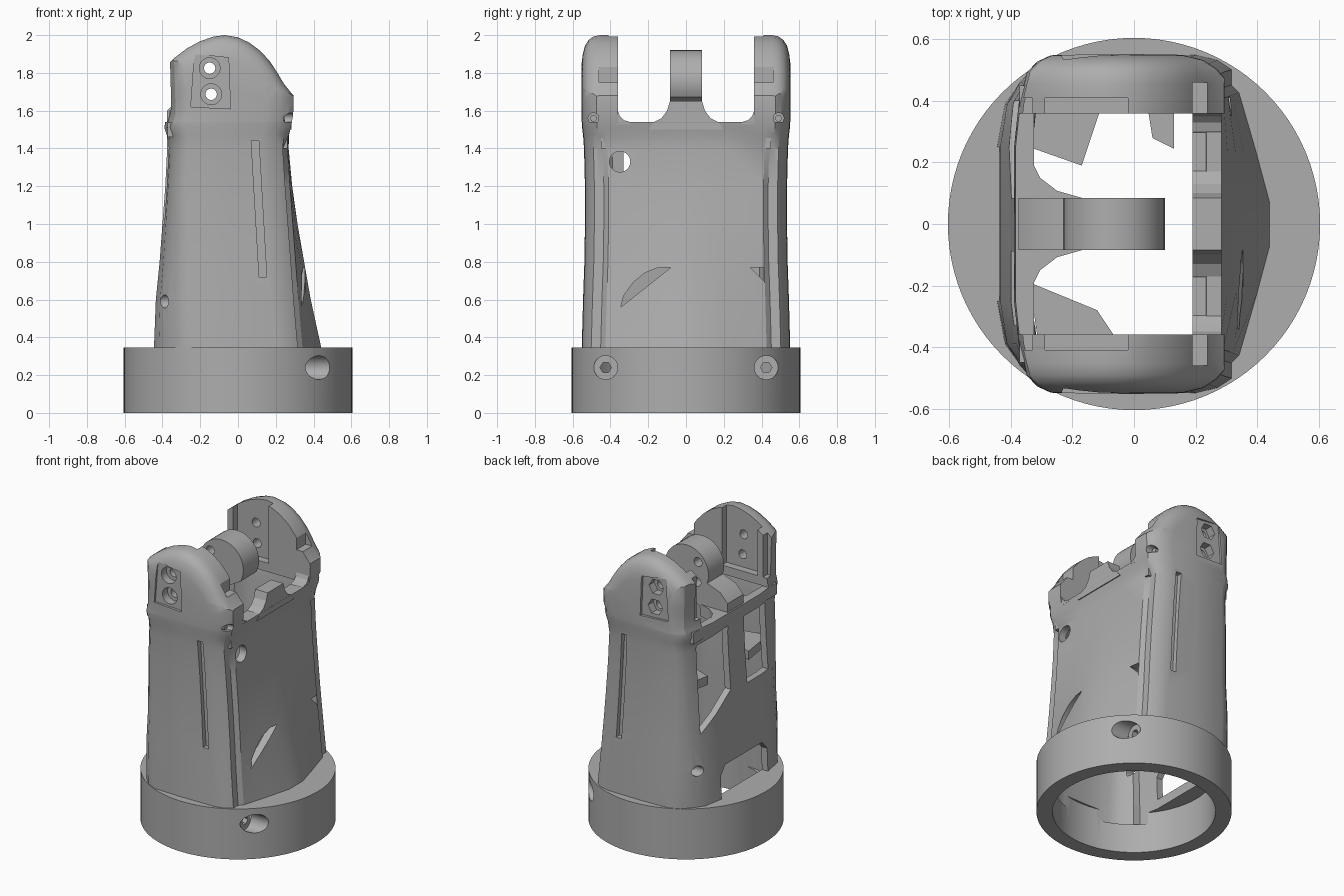
import bpy, bmesh, math

old = bpy.data.objects.get("Cube")
if old:
    bpy.data.objects.remove(old, do_unlink=True)

GREY = (0.42, 0.42, 0.42, 1)
mat = bpy.data.materials.new("plain grey")
mat.use_nodes = True
mat.diffuse_color = GREY
mat.node_tree.nodes["Principled BSDF"].inputs["Base Color"].default_value = GREY


def loft(name, rings, closed=False):
    """Skin a list of equal-length point rings; cap the ends or join them."""
    bm = bmesh.new()
    rows = [[bm.verts.new(p) for p in ring] for ring in rings]
    n = len(rows[0])
    pairs = list(zip(rows, rows[1:]))
    if closed:
        pairs.append((rows[-1], rows[0]))
    else:
        bm.faces.new(rows[0])
        bm.faces.new(rows[-1])
    for a, b in pairs:
        for i in range(n):
            j = (i + 1) % n
            bm.faces.new((a[i], a[j], b[j], b[i]))
    bmesh.ops.recalc_face_normals(bm, faces=bm.faces)
    me = bpy.data.meshes.new(name)
    bm.to_mesh(me)
    bm.free()
    me.materials.append(mat)
    ob = bpy.data.objects.new(name, me)
    bpy.context.collection.objects.link(ob)
    return ob


def place(axis, u, v, t):
    return {"x": (t, u, v), "y": (u, t, v), "z": (u, v, t)}[axis]


def prism(name, pts, axis, a, b):
    return loft(name, [[place(axis, u, v, t) for u, v in pts] for t in (a, b)])


def circle(u, v, r, n=32):
    return [(u + r * math.cos(math.tau * i / n), v + r * math.sin(math.tau * i / n))
            for i in range(n)]


def rect(u0, u1, v0, v1):
    return [(u0, v0), (u1, v0), (u1, v1), (u0, v1)]


def combine(ob, tool, operation):
    """Apply a boolean with a tool object, then discard the tool."""
    mod = ob.modifiers.new("combine", "BOOLEAN")
    mod.operation, mod.solver, mod.object = operation, "EXACT", tool
    with bpy.context.temp_override(object=ob, active_object=ob, selected_objects=[ob]):
        bpy.ops.object.modifier_apply(modifier=mod.name)
    bpy.data.objects.remove(tool, do_unlink=True)


def cut(ob, pts, axis, a, b):
    combine(ob, prism("cutter", pts, axis, a, b), "DIFFERENCE")


def smooth(ob, angle=28):
    bpy.ops.object.select_all(action="DESELECT")
    bpy.context.view_layer.objects.active = ob
    ob.select_set(True)
    bpy.ops.object.shade_smooth_by_angle(angle=math.radians(angle))


# Tapered hollow housing: height, rear x, front x, panel bulge x, half width
LEVELS = [(0.34, -0.445, 0.342, 0.442, 0.552), (0.6, -0.435, 0.32, 0.385, 0.545),
          (0.8, -0.415, 0.305, 0.35, 0.538), (1.0, -0.4, 0.29, 0.315, 0.535),
          (1.2, -0.385, 0.275, 0.287, 0.535), (1.4, -0.375, 0.262, 0.268, 0.54),
          (1.47, -0.377, 0.268, 0.27, 0.545), (1.51, -0.39, 0.28, 0.28, 0.55),
          (1.54, -0.385, 0.285, 0.285, 0.552)]


def section(z, xl, xr, b, hy, groove=0.025):
    m = xr + (b - xr) * 0.6
    g = groove if z < 1.45 else 0
    c = max(0.6, 1.2 - 0.5 * z)
    half = [(xl, 0), (xl, 0.25), (xl + 0.025 * c, 0.39), (xl + 0.07 * c, hy - 0.095 * c),
            (xl + 0.125 * c, hy - 0.037 * c), (xl + 0.19 * c, hy - 0.007 * c), (-0.05, hy),
            (xr - 0.14, hy - 0.003), (xr - 0.07, hy - 0.02), (xr - 0.025, hy - 0.05),
            (xr - g, hy - 0.08), (xr - g, hy - 0.1), (xr, hy - 0.125), (m, 0.22), (b, 0.07), (b, 0)]
    return [(x, y, z) for x, y in half] + [(x, -y, z) for x, y in half[-2:0:-1]]


outer = [section(*lv) for lv in LEVELS]
inner = [section(z, xl + 0.045, xr - 0.05, b - 0.05, hy - 0.06, 0) for z, xl, xr, b, hy in LEVELS]
body = loft("housing", outer + inner[::-1], closed=True)

# Base ring: deep round recess below, housing-shaped opening on top, two bolt holes
ring = prism("base_ring", circle(0, 0, 0.605, 96), "z", 0, 0.345)
cut(ring, circle(0, 0, 0.505, 96), "z", -0.1, 0.28)
cut(ring, [(x, y) for x, y, z in inner[0]], "z", 0.2, 0.5)
for s in (-1, 1):
    cut(ring, circle(s * 0.425, 0.24, 0.063), "x", 0.35, 0.8)
    cut(ring, circle(s * 0.425, 0.24, 0.03, 6), "x", 0.2, 0.5)
smooth(ring)

# Front panel openings
cut(body, circle(-0.35, 1.33, 0.055), "x", 0.1, 0.6)
cut(body, [(-0.345, 0.56), (-0.33, 0.62), (-0.28, 0.69), (-0.22, 0.74), (-0.15, 0.768),
           (-0.08, 0.77)], "x", 0.1, 0.6)
cut(body, [(0.34, 0.77), (0.41, 0.77), (0.41, 0.7)], "x", 0.1, 0.6)
# Rear windows and cable opening
cut(body, [(0.085, 1.02), (0.4, 0.83), (0.4, 1.43), (0.085, 1.45)], "x", -0.6, -0.25)
cut(body, rect(-0.33, -0.09, 1.0, 1.45), "x", -0.6, -0.25)
cut(body, [(-0.25, 0.2), (0.25, 0.2), (0.25, 0.5), (0.2, 0.56), (-0.2, 0.56), (-0.25, 0.5)],
    "x", -0.6, -0.25)
slot = [(0.07, 1.44), (0.11, 1.44), (0.152, 0.72), (0.112, 0.72)]
for s in (-1, 1):
    cut(body, circle(s * 0.43, 0.59, 0.035), "x", -0.6, -0.3)
    cut(body, slot, "y", s * 0.505, s * 0.7)
smooth(body)

# Side arms: the housing section carried upward, trimmed by a rounded dome
UPPER = [LEVELS[-1], (1.58, -0.374, 0.292, 0.292, 0.553), (1.66, -0.374, 0.295, 0.295, 0.553),
         (1.72, -0.376, 0.29, 0.29, 0.553), (2.05, -0.385, 0.28, 0.28, 0.553)]
DOME = [(-0.46, 1.4), (-0.46, 1.78), (-0.378, 1.84), (-0.33, 1.885), (-0.27, 1.93),
        (-0.2, 1.968), (-0.13, 1.992), (-0.07, 2.0), (0, 1.988), (0.06, 1.96), (0.12, 1.915),
        (0.17, 1.86), (0.21, 1.8), (0.245, 1.74), (0.285, 1.69), (0.35, 1.62), (0.35, 1.4)]
ROUND = [(0.36, 1), (0.455, 1), (0.49, 0.985), (0.515, 0.95), (0.535, 0.89), (0.547, 0.79),
         (0.56, 0.6)]
BOLTS = ((-0.15, 1.825), (-0.142, 1.687))
for s, side in ((-1, "front"), (1, "back")):
    arm = loft(side + "_arm", [section(*lv) for lv in UPPER])
    dome = loft("dome", [[(-0.06 + (x + 0.06) * k, s * y, 1.5 + (z - 1.5) * k if z > 1.5 else z)
                          for x, z in DOME] for y, k in ROUND])
    combine(arm, dome, "INTERSECT")
    # Sunken plate, inner pocket, stepped edges, bolt holes and screw hole
    cut(arm, [(-0.25, 1.62), (-0.04, 1.61), (-0.05, 1.88), (-0.23, 1.9)], "y", s * 0.535, s * 0.7)
    cut(arm, rect(-0.29, -0.02, 1.6, 2.1), "y", s * 0.3, s * 0.41)
    cut(arm, rect(0.19, 0.4, 1.75, 2.1), "y", s * 0.3, s * 0.46)
    cut(arm, rect(-0.5, -0.33, 1.6, 2.1), "y", s * 0.3, s * 0.41)
    for x, z in BOLTS:
        cut(arm, circle(x, z, 0.055, 32 if s < 0 else 6), "y", s * 0.48, s * 0.7)
        cut(arm, circle(x, z, 0.03), "y", s * 0.3, s * 0.6)
    cut(arm, circle(s * 0.49, 1.56, 0.028), "x", 0.2, 0.5)
    smooth(arm)
    smooth(prism(side + "_rim_screw", circle(s * 0.49, 1.56, 0.018, 16), "x", 0.18, 0.25))
    # Concave fillets where the rim meets the arm
    fillet = [(s * y, z) for y, z in ((0.29, 1.53), (0.3, 1.541), (0.33, 1.55), (0.35, 1.57),
                                      (0.362, 1.6), (0.362, 1.53))]
    prism(side + "_arm_fillet", fillet, "x", 0.19, 0.284)

# Central hinge post growing from the rear wall
arc = [(-0.065 + 0.165 * math.cos(a), 1.755 + 0.165 * math.sin(a))
       for a in (math.radians(200 - 10 * i) for i in range(24))]
post = prism("hinge_post", [(-0.33, 1.42), (-0.375, 1.42), (-0.375, 1.6), (-0.32, 1.66)] + arc
             + [(-0.1, 1.57), (-0.2, 1.5)], "y", -0.085, 0.085)
for x, z in BOLTS:
    cut(post, circle(x, z, 0.03), "y", -0.3, 0.3)
smooth(post)

# Post foot curving into the rear wall
foot = [(-0.375, 0.2), (-0.33, 0.2), (-0.305, 0.15), (-0.25, 0.108), (-0.17, 0.085)]
foot += [(x, -y) for x, y in reversed(foot)]
prism("post_foot", foot, "z", 1.46, 1.54)

# Flared saddle on the front wall
flare = [(-0.2, 1.5), (0.2, 1.5), (0.17, 1.54), (0.13, 1.56), (0.1, 1.6), (0.085, 1.65)]
flare += [(-y, z) for y, z in flare[:1:-1]]
prism("front_saddle", flare, "x", 0.19, 0.284)

# Cross beams stiffening the rim between the arms
prism("front_beam", rect(0.19, 0.262, 1.4, 1.538), "y", -0.45, 0.45)
prism("rear_beam", rect(-0.372, -0.325, 1.46, 1.538), "y", -0.45, 0.45)

# Internal gusset plates
for name, pts in (("gusset_back", [(-0.34, 0.25), (-0.17, 0.19), (-0.1, 0.4), (-0.3, 0.46)]),
                  ("gusset_small", [(0.03, 0.47), (0.06, 0.28), (0.13, 0.245), (0.13, 0.47)]),
                  ("gusset_front", [(-0.34, -0.19), (-0.12, -0.28), (-0.04, -0.4), (-0.3, -0.46)])):
    prism(name, pts, "z", 1.1, 1.16)
